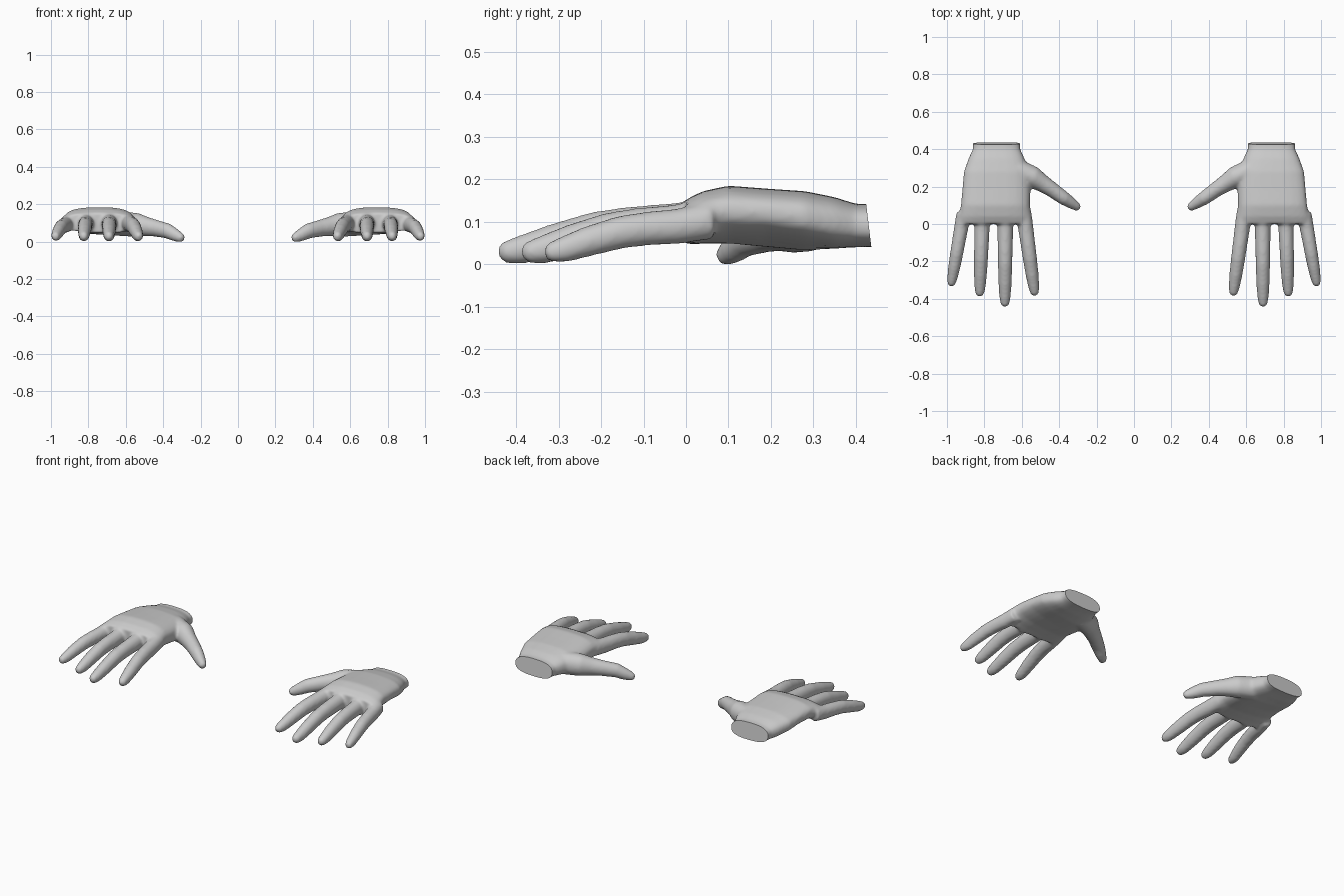
import bpy, bmesh, math
from mathutils import Vector

if "Cube" in bpy.data.objects:
    bpy.data.objects.remove(bpy.data.objects["Cube"])

N = 24
bm = bmesh.new()


def loft(rings):
    """Closed skin through a list of point rings."""
    vs = [[bm.verts.new(p) for p in r] for r in rings]
    for a, b in zip(vs, vs[1:]):
        for i in range(N):
            j = (i + 1) % N
            bm.faces.new((a[i], a[j], b[j], b[i]))
    bm.faces.new(vs[0])
    bm.faces.new(vs[-1])


def spow(v, e):
    return math.copysign(abs(v) ** e, v)


def palm_ring(y, x0, x1, top, bot_thumb, bot_little):
    pts = []
    for k in range(N):
        a = 2 * math.pi * k / N
        u, w = spow(math.cos(a), 0.75), spow(math.sin(a), 0.75)
        bot = bot_thumb + (bot_little - bot_thumb) * (u + 1) / 2
        mid = bot + (top - bot) * 0.48
        z = mid + w * ((top - mid) if w > 0 else (mid - bot))
        pts.append((x0 + (x1 - x0) * (u + 1) / 2, y, z))
    return pts


def tube(path, tall=1.1):
    """Tapered digit through (x, y, z, radius) points, with a rounded tip."""
    pts = [Vector(p[:3]) for p in path]
    rad = [p[3] for p in path]
    d = (pts[-1] - pts[-2]).normalized()
    r0, tip = rad[-1], pts[-1].copy()
    for s in (0.5, 0.8, 0.97):
        pts.append(tip + d * r0 * s)
        rad.append(r0 * math.sqrt(1 - s * s))
    rings = []
    for i, p in enumerate(pts):
        t = (pts[min(i + 1, len(pts) - 1)] - pts[max(i - 1, 0)]).normalized()
        side = t.cross(Vector((0, 0, 1))).normalized()
        up = side.cross(t)
        rings.append([p + rad[i] * (side * math.cos(a) + up * tall * math.sin(a))
                      for a in (2 * math.pi * k / N for k in range(N))])
    loft(rings)


# palm and wrist: y, thumb edge, little-finger edge, top, bottom at each edge
loft([palm_ring(*s) for s in (
    (0.48, .61, .86, .145, .044, .046),
    (0.40, .608, .862, .147, .042, .048),
    (0.35, .585, .885, .163, .035, .05),
    (0.28, .555, .91, .177, .024, .062),
    (0.19, .553, .918, .183, .03, .075),
    (0.10, .555, .926, .19, .042, .075),
    (0.04, .548, .938, .177, .045, .066),
    (0.00, .545, .948, .158, .048, .056))])

# fingers: base x, tip x, tip y, radius scale, height drop
PROFILE = ((0, .112, .042), (.2, .102, .041), (.4, .096, .039), (.55, .086, .038),
           (.75, .06, .035), (.9, .039, .030), (.96, .034, .025))
for bx, tx, ty, rs, drop in ((.59, .530, -.378, 1.0, .002), (.688, .69, -.438, 1.02, 0),
                             (.81, .825, -.382, 1.0, .002), (.91, .978, -.328, .93, .008)):
    path = []
    for t, z, r in PROFILE:
        y = .06 + (ty - .06) * t
        path.append((bx + (tx - bx) * t, y, z - drop * math.sin(math.pi * min(1, t + .2)), r * rs))
    tube(path)

# thumb
tube([(.63, .29, .10, .06), (.54, .25, .095, .058), (.49, .217, .086, .047),
      (.44, .185, .077, .041), (.375, .138, .062, .037), (.335, .112, .04, .031),
      (.308, .094, .027, .024)])

bmesh.ops.recalc_face_normals(bm, faces=bm.faces)
raw = bpy.data.meshes.new("hand_parts")
bm.to_mesh(raw)
bm.free()

# fuse the parts into one smooth skin
hand = bpy.data.objects.new("hand_right_side", raw)
bpy.context.collection.objects.link(hand)
rm = hand.modifiers.new("fuse", 'REMESH')
rm.mode = 'VOXEL'
rm.voxel_size = 0.008
sm = hand.modifiers.new("soften", 'SMOOTH')
sm.factor = 0.5
sm.iterations = 10
dg = bpy.context.evaluated_depsgraph_get()
skin = bpy.data.meshes.new_from_object(hand.evaluated_get(dg))
hand.modifiers.clear()
hand.data = skin

# cut the wrist flat and cap it
bm = bmesh.new()
bm.from_mesh(skin)
res = bmesh.ops.bisect_plane(bm, geom=bm.verts[:] + bm.edges[:] + bm.faces[:],
                             plane_co=(0, .442, 0), plane_no=(0, 1, .12), clear_outer=True)
rim = [e for e in res['geom_cut'] if isinstance(e, bmesh.types.BMEdge)]
for f in bm.faces:
    f.smooth = True
bmesh.ops.holes_fill(bm, edges=rim, sides=0)
bmesh.ops.recalc_face_normals(bm, faces=bm.faces)
low = min(v.co.z for v in bm.verts)
bmesh.ops.translate(bm, verts=bm.verts, vec=(0, 0, -low))
bm.to_mesh(skin)
bm.free()

# mirrored second hand
other = hand.copy()
other.name = "hand_left_side"
other.data = skin.copy()
for v in other.data.vertices:
    v.co.x = -v.co.x
other.data.flip_normals()
bpy.context.collection.objects.link(other)

for o in (hand, other):
    o.select_set(True)
bpy.context.view_layer.objects.active = hand
bpy.ops.object.shade_smooth_by_angle(angle=math.radians(40))
